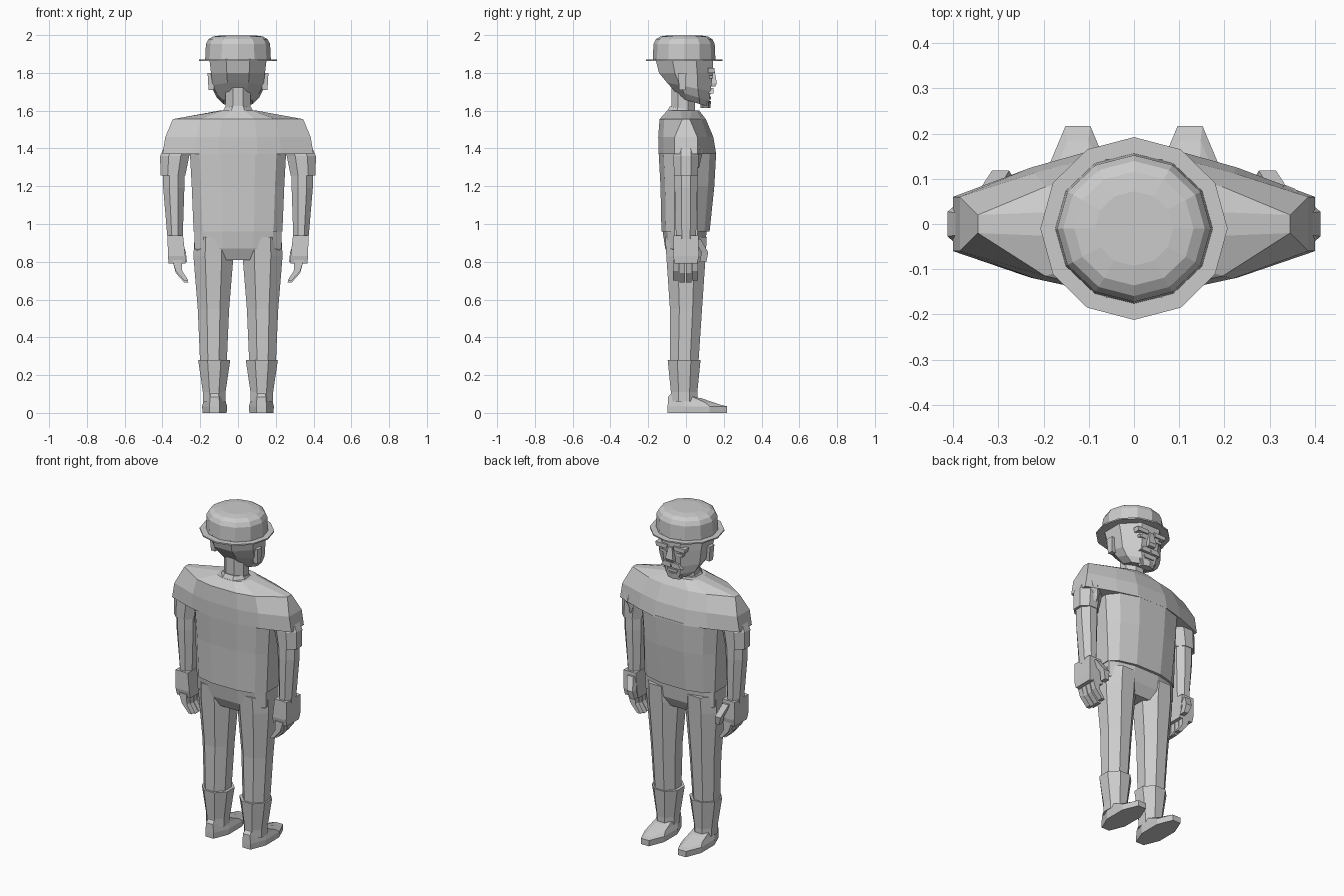
import bpy, bmesh, math, random
from mathutils import Vector

default_cube = bpy.data.objects.get("Cube")
if default_cube:
    bpy.data.objects.remove(default_cube, do_unlink=True)

# One plain material for the whole figure
colour = (.6, .6, .6, 1)
grey = bpy.data.materials.new("plain_grey")
grey.use_nodes = True
grey.diffuse_color = colour
shader = next(node for node in grey.node_tree.nodes if node.type == 'BSDF_PRINCIPLED')
shader.inputs["Base Color"].default_value = colour


def add_object(name, bm):
    bmesh.ops.recalc_face_normals(bm, faces=bm.faces)
    mesh = bpy.data.meshes.new(name)
    bm.to_mesh(mesh)
    bm.free()
    mesh.materials.append(grey)
    bpy.context.collection.objects.link(bpy.data.objects.new(name, mesh))


def skin(name, rings, side=1):
    """Join a stack of point rings with flat faces and cap both ends."""
    bm = bmesh.new()
    rows = [[bm.verts.new((x * side, y, z)) for x, y, z in ring] for ring in rings]
    for low, high in zip(rows, rows[1:]):
        for i in range(len(low)):
            bm.faces.new((low[i - 1], low[i], high[i], high[i - 1]))
    bm.faces.new(rows[0])
    bm.faces.new(rows[-1])
    add_object(name, bm)


def oval(z, width, depth, x=0, y=0, tilt=0, sides=8, corner_first=False):
    """Polygon ring of half width and half depth; tilt slopes it along y."""
    turn = 0 if corner_first else math.pi / sides
    ring = []
    for i in range(sides):
        angle = math.tau * i / sides + turn
        across = width * math.cos(angle) / math.cos(turn)
        along = depth * math.sin(angle) / math.cos(turn)
        ring.append((x + across, y + along, z + tilt * along))
    return ring


def loft(name, *rows, side=1, **shared):
    skin(name, [oval(**{**shared, **row}) for row in rows], side)


def pair(name, *rows, **shared):
    for label, side in (("left", 1), ("right", -1)):
        loft(f"{label}_{name}", *rows, side=side, **shared)


def trunk_ring(z, width, front, back, panel=.8, edge=.06):
    """Trunk ring with narrow side edges and a broad front and back panel."""
    shoulder = width * panel
    middle = shoulder * .45
    half = [(middle, -back), (shoulder, -back * .82), (width, -edge),
            (width, edge), (shoulder, front * .78), (middle, front)]
    outline = half + [(-x, y) for x, y in reversed(half)]
    return [(x, y, z) for x, y in outline]


# Shirt: straight trunk under wide shoulders that close to the collar
skin("shirt_trunk", [
    trunk_ring(z=.96, width=.235, front=.125, back=.13),
    trunk_ring(z=1.2, width=.245, front=.15, back=.135),
    trunk_ring(z=1.38, width=.255, front=.16, back=.145)])
skin("shirt_shoulders", [
    trunk_ring(z=1.37, width=.4, front=.16, back=.145, panel=.57),
    trunk_ring(z=1.46, width=.385, front=.145, back=.147, panel=.57),
    trunk_ring(z=1.555, width=.345, front=.105, back=.14, panel=.57, edge=.02),
    trunk_ring(z=1.6, width=.1, front=.07, back=.1, edge=.03)])
loft("collar",
     dict(z=1.57, width=.09, depth=.09),
     dict(z=1.61, width=.07, depth=.07), y=-.015, tilt=-.2)

# Trousers
skin("trouser_seat", [
    trunk_ring(z=.81, width=.16, front=.07, back=.08),
    trunk_ring(z=.87, width=.23, front=.1, back=.11),
    trunk_ring(z=.97, width=.23, front=.11, back=.125)])
pair("leg",
     dict(z=.25, width=.07, depth=.075, y=-.01),
     dict(z=.55, width=.083, depth=.085),
     dict(z=.83, width=.106, depth=.104),
     dict(z=.93, width=.1, depth=.11), x=.13)

# Boots and shoes
pair("boot_shaft",
     dict(z=.06, width=.06, depth=.07),
     dict(z=.11, width=.06, depth=.07),
     dict(z=.28, width=.085, depth=.087), x=.126, y=-.01)
pair("shoe",
     dict(z=0, width=.064, depth=.157, y=.06),
     dict(z=.035, width=.066, depth=.157, y=.06),
     dict(z=.063, width=.056, depth=.14, y=.045, tilt=-.15),
     dict(z=.09, width=.05, depth=.08, tilt=-.15), x=.124)

# Sleeves and arms
pair("sleeve",
     dict(z=1.257, x=.345, width=.066, depth=.064),
     dict(z=1.36, x=.335, width=.077, depth=.066),
     dict(z=1.4, x=.315, width=.08, depth=.06))
pair("arm",
     dict(z=.92, x=.333, width=.04, depth=.053),
     dict(z=1.19, x=.34, width=.056, depth=.06),
     dict(z=1.3, x=.34, width=.056, depth=.06))

# Gloves: square cuff, four curled fingers and a thumb
pair("glove",
     dict(z=.79, x=.322, width=.045, depth=.06),
     dict(z=.83, x=.325, width=.046, depth=.068),
     dict(z=.94, x=.332, width=.041, depth=.066), sides=4)
for number, finger in enumerate(("little", "ring", "middle", "index")):
    drop = .01 if finger in ("ring", "middle") else 0
    pair(f"{finger}_finger",
         dict(z=.7 - drop, x=.273, width=.011),
         dict(z=.75 - drop, x=.312, width=.017),
         dict(z=.81, x=.323, width=.026),
         y=-.054 + number * .034, depth=.015, sides=4)
pair("thumb",
     dict(z=.8, x=.284, y=.09, width=.014),
     dict(z=.85, x=.295, y=.1, width=.019),
     dict(z=.92, x=.32, y=.06, width=.02), depth=.018, sides=4)

# Crumpled cloth at the front of the left sleeve
random.seed(3)
crumple = bmesh.new()
bmesh.ops.create_icosphere(crumple, subdivisions=2, radius=1)
for vert in crumple.verts:
    lump = vert.co * random.uniform(.55, 1.15) * Vector((.04, .03, .08)).length
    vert.co = Vector((lump.x * .4, lump.y * .3, lump.z * .9)) + Vector((.335, .055, 1.37))
add_object("sleeve_crumple", crumple)

# Neck and head
loft("neck", dict(z=1.55), dict(z=1.74), y=-.015, width=.065, depth=.063)
loft("head",
     dict(z=1.645, y=.04, width=.078, depth=.08, tilt=-.3),
     dict(z=1.68, y=.03, width=.112, depth=.095, tilt=-.3),
     dict(z=1.725, y=.015, width=.135, depth=.115, tilt=-.2),
     dict(z=1.8, width=.143, depth=.143),
     dict(z=1.875, y=-.01, width=.152, depth=.152))
pair("ear",
     dict(z=1.71, width=.014, depth=.016),
     dict(z=1.8, width=.019, depth=.022), x=.142, y=-.02, sides=4)

# Face: brows, eyes, nose, moustache, lip and chin
pair("brow", dict(z=1.8, width=.034), dict(z=1.825, width=.04),
     x=.06, y=.134, depth=.018, sides=4)
pair("eye", dict(z=1.77, width=.02), dict(z=1.785, width=.024),
     x=.055, y=.132, depth=.012, sides=4)
loft("nose",
     dict(z=1.728, width=.022, depth=.02),
     dict(z=1.745, width=.026, depth=.028),
     dict(z=1.815, width=.012, depth=.016), y=.135, sides=4)
pair("moustache",
     dict(z=1.69, x=.036, width=.032),
     dict(z=1.72, x=.024, width=.024), y=.125, depth=.02, sides=4)
loft("lower_lip", dict(z=1.66, width=.03), dict(z=1.675, width=.036),
     y=.12, depth=.013, sides=4)
loft("chin",
     dict(z=1.615, width=.04, depth=.022),
     dict(z=1.65, width=.056, depth=.026), y=.103, sides=6)

# Hat: thin brim and a crown that follows a rounded-square dome
loft("hat_brim", dict(z=1.862), dict(z=1.87),
     y=-.01, width=.207, depth=.202, sides=12, corner_first=True)
dome = []
for step in range(5):
    angle = math.radians(step * 20)
    spread = math.cos(angle) ** .4
    rise = math.sin(angle) ** .4
    dome.append(dict(z=1.868 + .132 * rise, width=.174 * spread, depth=.166 * spread))
loft("hat_crown", *dome, y=-.01, sides=12, corner_first=True)
